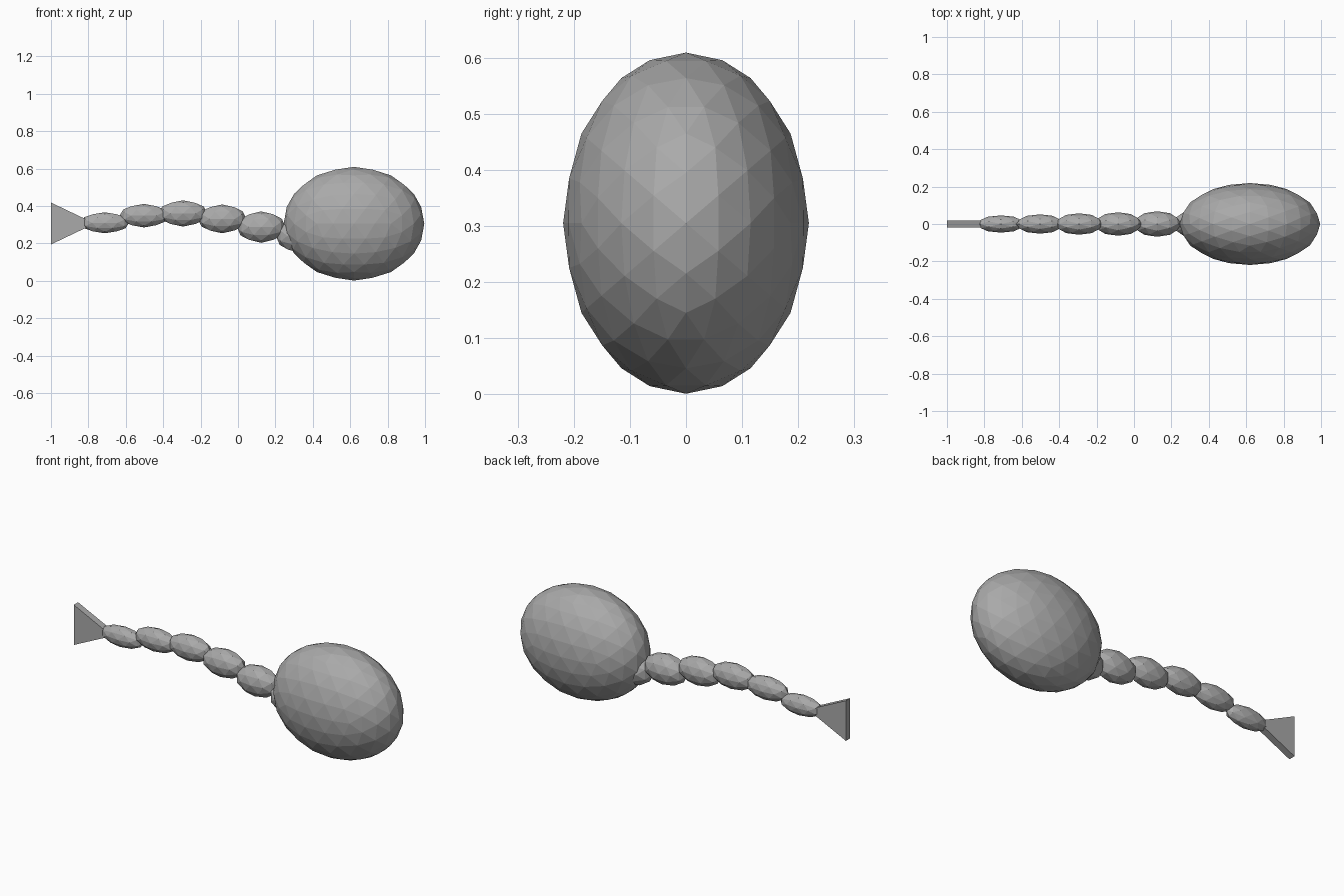
import bpy
import bmesh
import math
from mathutils import Matrix, Vector

cube = bpy.data.objects.get("Cube")
if cube:
    bpy.data.objects.remove(cube, do_unlink=True)

grey = bpy.data.materials.new("plain grey")
grey.use_nodes = True
colour = (0.4, 0.4, 0.4, 1)
grey.diffuse_color = colour
grey.node_tree.nodes["Principled BSDF"].inputs["Base Color"].default_value = colour


def finish(bm, name):
    bmesh.ops.recalc_face_normals(bm, faces=bm.faces)
    mesh = bpy.data.meshes.new(name)
    bm.to_mesh(mesh)
    bm.free()
    mesh.materials.append(grey)
    obj = bpy.data.objects.new(name, mesh)
    bpy.context.collection.objects.link(obj)
    return obj


def ellipsoid(name, centre, radii, detail):
    """Faceted ball, turned so that it mirrors across all three axes."""
    bm = bmesh.new()
    bmesh.ops.create_icosphere(bm, subdivisions=detail, radius=1)
    golden = (1 + math.sqrt(5)) / 2
    turn = Matrix.Rotation(math.atan(golden), 4, "Y")
    place = Matrix.Translation(centre) @ Matrix.Diagonal((*radii, 1))
    bm.transform(place @ turn)
    return finish(bm, name)


# Large flattened body
ellipsoid("body", (0.62, 0, 0.305), (0.376, 0.219, 0.304), 3)

# Tail segments, growing evenly from the tip towards the body
heights = (0.31, 0.348, 0.36, 0.331, 0.287, 0.24)
for i, z in enumerate(heights):
    ellipsoid(f"tail_segment_{i + 1}", (-0.712 + 0.209 * i, 0, z),
              (0.13, 0.046 + 0.0055 * i, 0.056 + 0.007 * i), 2)

# Flat triangular tail fin with its point buried in the last segment
bm = bmesh.new()
outline = ((-1, 0.194), (-0.765, 0.306), (-1, 0.418))
face = bm.faces.new([bm.verts.new((x, -0.019, z)) for x, z in outline])
side = bmesh.ops.extrude_face_region(bm, geom=[face])
bmesh.ops.translate(bm, vec=Vector((0, 0.038, 0)),
                    verts=[v for v in side["geom"] if isinstance(v, bmesh.types.BMVert)])
finish(bm, "tail_fin")
